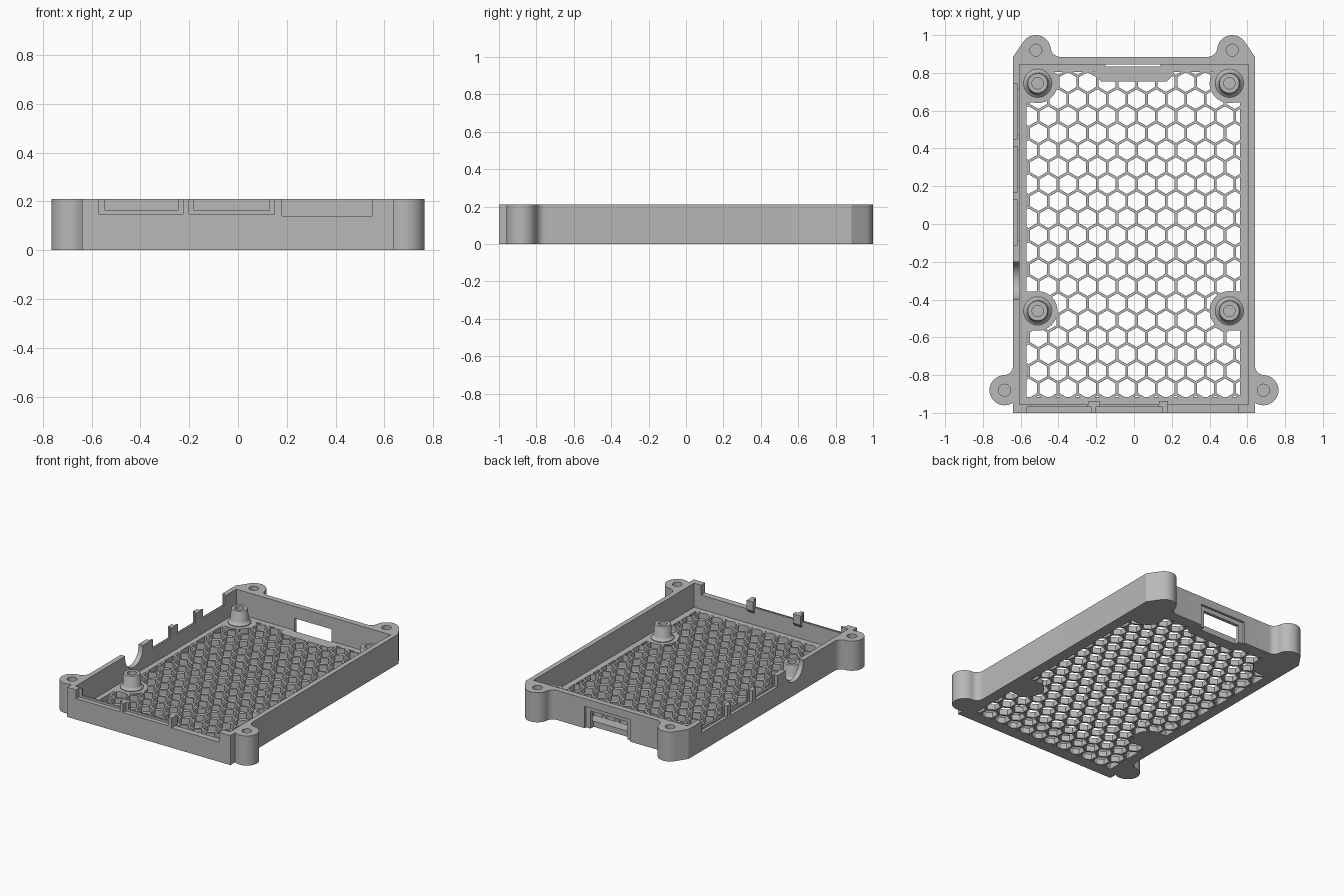
import bpy, bmesh
from math import sin, cos, radians, pi, sqrt
from mathutils import Matrix, Vector

old = bpy.data.objects.get("Cube")
if old:
    bpy.data.objects.remove(old)

H, FLOOR = 0.21, 0.04
grey = bpy.data.materials.new("light grey plastic")
grey.use_nodes = True
grey.diffuse_color = (0.48, 0.48, 0.48, 1)
grey.node_tree.nodes["Principled BSDF"].inputs["Base Color"].default_value = (0.48, 0.48, 0.48, 1)


def add_prism(bm, pts, z0, z1):
    """Closed vertical prism over a 2D outline."""
    face = bm.faces.new([bm.verts.new((x, y, z0)) for x, y in pts])
    ext = bmesh.ops.extrude_face_region(bm, geom=[face])["geom"]
    bmesh.ops.translate(bm, vec=(0, 0, z1 - z0),
                        verts=[g for g in ext if isinstance(g, bmesh.types.BMVert)])


def finish(name, bm):
    bmesh.ops.recalc_face_normals(bm, faces=bm.faces[:])
    me = bpy.data.meshes.new(name)
    bm.to_mesh(me)
    bm.free()
    me.materials.append(grey)
    ob = bpy.data.objects.new(name, me)
    bpy.context.scene.collection.objects.link(ob)
    return ob


def prisms(name, items):
    bm = bmesh.new()
    for pts, z0, z1 in items:
        add_prism(bm, pts, z0, z1)
    return finish(name, bm)


def rect(x0, x1, y0, y1):
    return [(x0, y0), (x1, y0), (x1, y1), (x0, y1)]


def arc(cx, cy, r, a0, a1, n=14):
    return [(cx + r * cos(radians(a0 + (a1 - a0) * i / n)),
             cy + r * sin(radians(a0 + (a1 - a0) * i / n))) for i in range(n + 1)]


def circle(cx, cy, r, n=32):
    return arc(cx, cy, r, 0, 360, n)[:-1]


def activate(ob):
    bpy.ops.object.select_all(action='DESELECT')
    ob.select_set(True)
    bpy.context.view_layer.objects.active = ob


def boolean(ob, cutter, op='DIFFERENCE'):
    mod = ob.modifiers.new("cut", 'BOOLEAN')
    mod.object, mod.operation, mod.solver = cutter, op, 'EXACT'
    cutter.hide_render = True
    activate(ob)
    bpy.ops.object.modifier_apply(modifier=mod.name)
    bpy.data.objects.remove(cutter)


def smooth(ob):
    activate(ob)
    bpy.ops.object.shade_smooth_by_angle(angle=radians(30))


# Tray body: mirrored outline with four screw ears
half = [(0.64, -1.0)]
half += arc(0.685, -0.88, 0.08, -124, 88, 24)
half += arc(0.69, -0.75, 0.05, 268, 180, 8)
half += [(0.64, 0.885)]
half += arc(0.52, 0.92, 0.08, 34, 173.4, 20)
half += arc(0.391, 0.935, 0.05, -6.6, -90, 8)
outline = half + [(-x, y) for x, y in reversed(half)]
body = prisms("tray_body", [(outline, 0, H)])
boolean(body, prisms("cavity", [(rect(-0.605, 0.605, -0.955, 0.845), FLOOR, 1)]))

# Blind screw holes in the ears
ears = [(s * x, y) for s in (-1, 1) for x, y in ((0.52, 0.92), (0.685, -0.88))]
boolean(body, prisms("ear_holes", [(circle(x, y, 0.032, 24), 0.05, 1) for x, y in ears]))

# Front openings: shallow outer recesses and through notches
boolean(body, prisms("front_recess", [
    (rect(-0.57, -0.225, -1.1, -0.968), 0.148, 1),
    (rect(-0.2, 0.15, -1.1, -0.968), 0.148, 1)]))
boolean(body, prisms("front_notch", [
    (rect(-0.545, -0.245, -1.05, -0.9), 0.163, 1),
    (rect(-0.18, 0.13, -1.05, -0.9), 0.163, 1),
    (rect(0.18, 0.55, -1.05, -0.9), 0.14, 1)]))

# Side openings, stepped the same way
ports = [(-0.11, 0.13), (0.17, 0.41), (0.45, 0.74)]
boolean(body, prisms("side_recess",
                     [(rect(-0.75, -0.618, a, b), 0.13, 1) for a, b in ports]))
boolean(body, prisms("side_notch",
                     [(rect(-0.7, -0.55, a + 0.022, b - 0.022), 0.145, 1) for a, b in ports]))

# Round side opening
bm = bmesh.new()
add_prism(bm, circle(0, 0, 0.1, 40), -0.07, 0.07)
bmesh.ops.transform(bm, verts=bm.verts[:],
                    matrix=Matrix.Translation((-0.625, -0.3, 0.195)) @ Matrix.Rotation(pi / 2, 4, 'Y'))
boolean(body, finish("round_notch", bm))

# Back slot: outer recess and window running out through the floor edge
boolean(body, prisms("back_recess", [(rect(-0.185, 0.175, 0.868, 0.95), -0.1, 0.155)]))
boolean(body, prisms("back_window", [(rect(-0.15, 0.14, 0.834, 0.94), -0.05, 0.125)]))

# Honeycomb vents, trimmed to the floor area and clear of the standoffs
posts = [(x, y) for x in (-0.51, 0.505) for y in (-0.46, 0.745)]
pitch, wall = 0.104, 0.014
row_h, hex_r = pitch * sqrt(3) / 2, (pitch - wall) / sqrt(3)
cells = []
for row in range(22):
    for col in range(13):
        cx = -0.61 + (col + 0.5 * (row % 2)) * pitch
        cy = -0.96 + row * row_h
        cells.append((arc(cx, cy, hex_r, 30, 390, 6)[:-1], -0.05, 0.06))
vents = prisms("vents", cells)
boolean(vents, prisms("vent_area", [(rect(-0.568, 0.562, -0.915, 0.805), -0.2, 0.2)]), 'INTERSECT')
keep = [(circle(x, y, 0.105), -0.3, 0.3) for x, y in posts]
keep += [(rect(*sorted((s * 0.42, s * 0.7)), 0.73, 0.9), -0.31, 0.31) for s in (-1, 1)]
keep += [(rect(*sorted((s * 0.515, s * 0.7)), y0, y1), -0.32, 0.32)
         for s in (-1, 1) for y0, y1 in ((0.643, 0.75), (-0.563, -0.357))]
keep += [([(-0.175, 0.755), (0.175, 0.755), (0.21, 0.79), (0.21, 0.9), (-0.21, 0.9), (-0.21, 0.79)], -0.3, 0.3)]
for item in keep:
    boolean(vents, prisms("vent_keepout", [item]))
boolean(body, vents)
smooth(body)

# Hollow standoffs with flared feet
profile = [(0.075, 0.03), (0.075, 0.045), (0.065, 0.052), (0.058, 0.065),
           (0.055, 0.135), (0.052, 0.14), (0.03, 0.14), (0.03, 0.045), (0, 0.045)]
for i, (x, y) in enumerate(posts):
    bm = bmesh.new()
    vs = [bm.verts.new((r, 0, z)) for r, z in profile]
    es = [bm.edges.new(pair) for pair in zip(vs, vs[1:])]
    bmesh.ops.spin(bm, geom=vs + es, axis=(0, 0, 1), cent=(0, 0, 0), angle=2 * pi,
                   steps=32, use_merge=True)
    bmesh.ops.remove_doubles(bm, verts=bm.verts[:], dist=1e-4)
    bmesh.ops.translate(bm, verts=bm.verts[:], vec=(x, y, 0))
    smooth(finish(f"standoff_{i + 1}", bm))

# Inner ribs backing the front dividers, tapered underneath
for i, (x0, x1) in enumerate(((-0.242, -0.182), (0.132, 0.18))):
    rib = prisms(f"front_rib_{i + 1}", [(rect(x0, x1, -0.965, -0.937), 0.11, H)])
    for v in rib.data.vertices:
        if v.co.z < 0.15 and v.co.y > -0.95:
            v.co.z = 0.145
